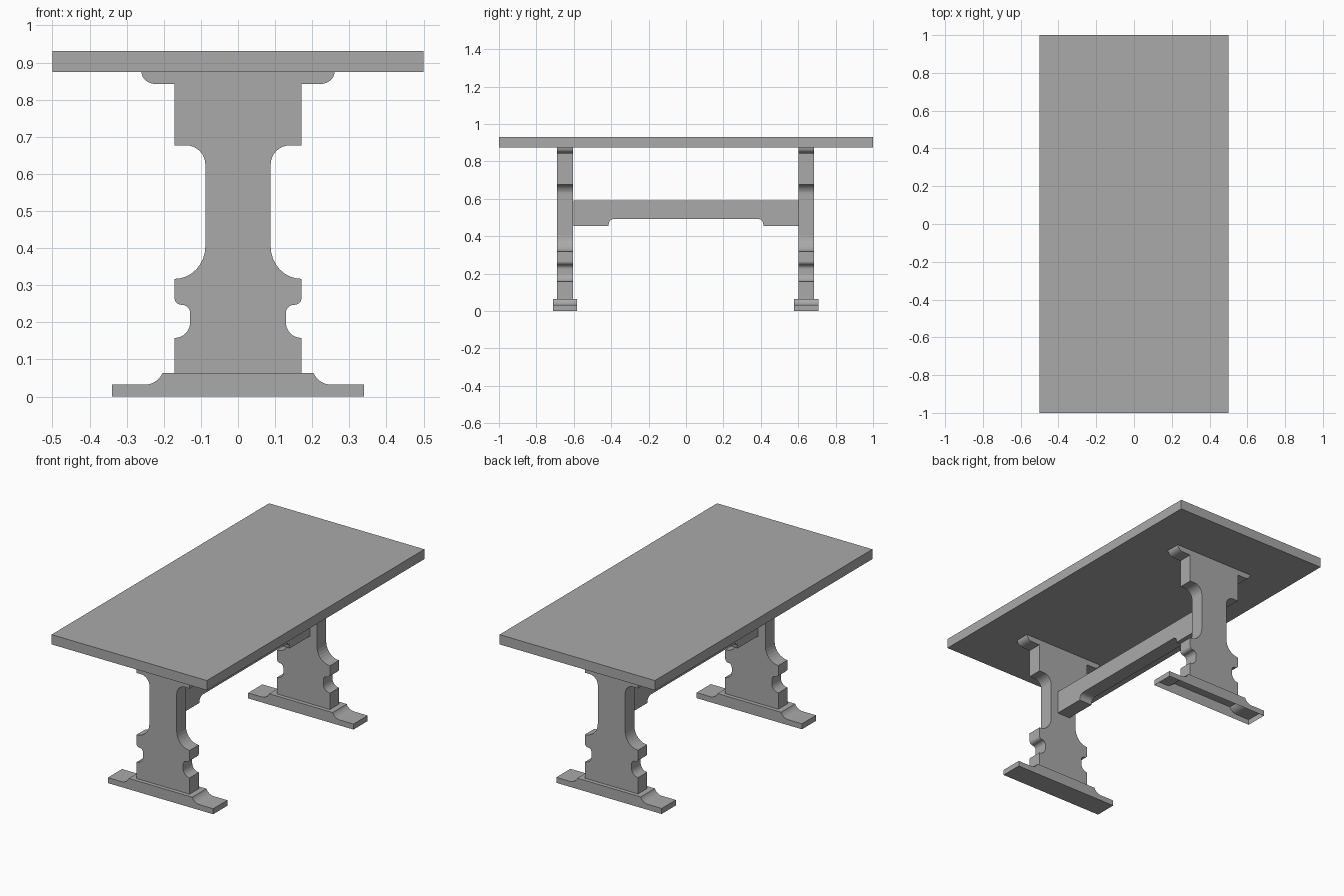
import bpy
import bmesh
from math import sin, cos, pi
from mathutils import Vector

old = bpy.data.objects.get("Cube")
if old:
    bpy.data.objects.remove(old, do_unlink=True)

grey = bpy.data.materials.new("plain_grey")
grey.use_nodes = True
grey.diffuse_color = (0.4, 0.4, 0.4, 1)
grey.node_tree.nodes["Principled BSDF"].inputs["Base Color"].default_value = (0.4, 0.4, 0.4, 1)


def curve(start, corner, end, steps=8):
    """Quarter ellipse that runs tangent to both lines through the corner."""
    s, c, e = Vector(start), Vector(corner), Vector(end)
    angles = [pi / 2 * i / steps for i in range(steps + 1)]
    return [tuple(c + (s - c) * (1 - sin(t)) + (e - c) * (1 - cos(t))) for t in angles]


def mirrored(half):
    """Close a right-hand outline with its mirror image."""
    return half + [(-u, z) for u, z in reversed(half)]


def extrude(name, outline, place, low, high, open_bottom=False):
    """Extrude an outline between two depths; place maps (u, z, depth) to a point."""
    bm = bmesh.new()
    base = bm.faces.new([bm.verts.new(place(u, z, low)) for u, z in outline])
    geom = bmesh.ops.extrude_face_region(bm, geom=[base], use_keep_orig=True)["geom"]
    shift = Vector(place(0, 0, high)) - Vector(place(0, 0, low))
    bmesh.ops.translate(bm, vec=shift, verts=[g for g in geom if isinstance(g, bmesh.types.BMVert)])
    bmesh.ops.recalc_face_normals(bm, faces=bm.faces[:])
    if open_bottom:
        floor = [f for f in bm.faces if all(v.co.z < 0.001 for v in f.verts)]
        bmesh.ops.delete(bm, geom=floor, context='FACES')
    mesh = bpy.data.meshes.new(name)
    bm.to_mesh(mesh)
    bm.free()
    mesh.materials.append(grey)
    obj = bpy.data.objects.new(name, mesh)
    bpy.context.collection.objects.link(obj)


def across(u, z, d):
    return (u, d, z)


def along(u, z, d):
    return (d, u, z)


# Outlines, right half from bottom to top
side, neck, waist = 0.171, 0.088, 0.129
leg = [(side, 0.063)]
leg += curve((side, 0.158), (waist, 0.158), (waist, 0.2))
leg += curve((waist, 0.225), (waist, 0.247), (0.15, 0.247), 5)
leg += curve((0.151, 0.247), (side, 0.247), (side, 0.265), 5)
leg += curve((side, 0.317), (neck, 0.317), (neck, 0.405))
leg += curve((neck, 0.625), (neck, 0.677), (0.14, 0.677))
leg += [(side, 0.677), (side, 0.842)]
leg += curve((0.22, 0.842), (0.26, 0.842), (0.26, 0.874))

foot = [(0.339, 0), (0.339, 0.032)]
foot += curve((0.25, 0.032), (0.215, 0.032), (0.204, 0.063))

rail = [(0.602, 0.59), (0.602, 0.455), (0.415, 0.455)]
rail += curve((0.413, 0.465), (0.413, 0.492), (0.385, 0.492), 5)

# Table top
extrude("table_top", mirrored([(0.5, 0.874), (0.5, 0.931)]), across, -1, 1)

# Trestle legs and feet
for name, y, is_open in (("front", -0.647, False), ("back", 0.643, True)):
    extrude(name + "_leg", mirrored(leg), across, y - 0.042, y + 0.042)
    extrude(name + "_foot", mirrored(foot), across, y - 0.065, y + 0.065, is_open)

# Stretcher joining the legs
extrude("stretcher", mirrored(rail), along, -0.042, 0.042)
